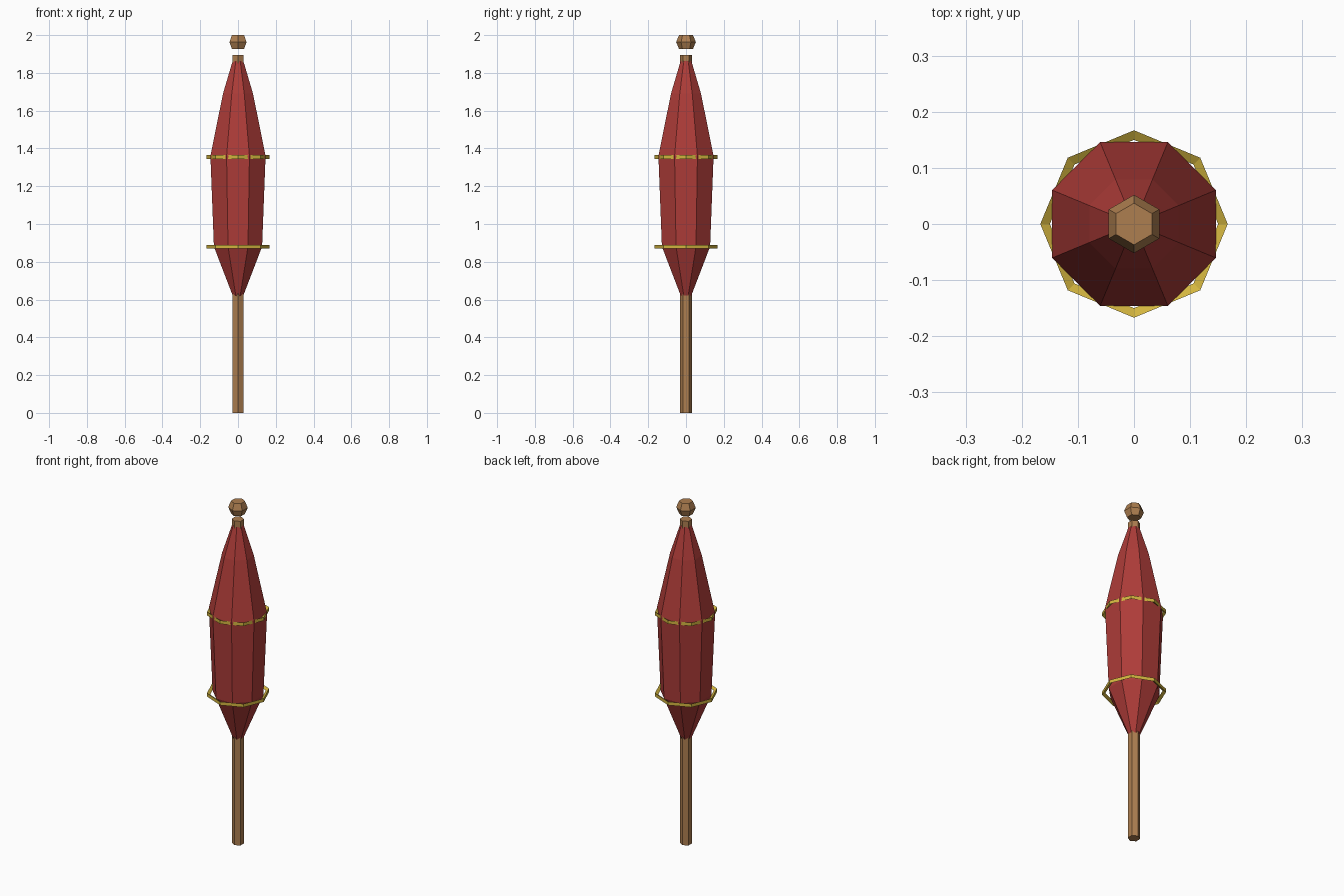
import bpy
from math import sin, cos, pi

default = bpy.data.objects.get("Cube")
if default:
    bpy.data.objects.remove(default)


def make_material(name, rgb):
    mat = bpy.data.materials.new(name)
    mat.use_nodes = True
    color = (*rgb, 1.0)
    mat.diffuse_color = color
    mat.node_tree.nodes["Principled BSDF"].inputs["Base Color"].default_value = color
    return mat


def lathe(name, profile, sides, offset, mat, ring=False):
    """Spin (radius, z) points; cap both ends, or close the section into a ring."""
    verts = [(r * cos(offset + 2 * pi * i / sides), r * sin(offset + 2 * pi * i / sides), z)
             for r, z in profile for i in range(sides)]
    count = len(profile)
    faces = []
    for j in range(count if ring else count - 1):
        a, b = j * sides, (j + 1) % count * sides
        for i in range(sides):
            k = (i + 1) % sides
            faces.append((a + i, a + k, b + k, b + i))
    if not ring:
        faces.append(tuple(reversed(range(sides))))
        faces.append(tuple(range((count - 1) * sides, count * sides)))
    mesh = bpy.data.meshes.new(name)
    mesh.from_pydata(verts, [], faces)
    mesh.materials.append(mat)
    mesh.update()
    obj = bpy.data.objects.new(name, mesh)
    bpy.context.collection.objects.link(obj)
    return obj


red = make_material("red cloth", (0.42, 0.045, 0.04))
wood = make_material("brown wood", (0.42, 0.21, 0.08))
gold = make_material("yellow cord", (0.65, 0.46, 0.05))

# Hexagonal pole running through the folded canopy
lathe("pole", [(0.033, 0), (0.033, 1.895)], 6, pi / 6, wood)

# Faceted knob floating above the pole tip
lathe("knob", [(0.037, 1.926), (0.052, 1.963), (0.037, 2.0)], 6, pi / 6, wood)

# Folded eight-sided canopy
canopy = [(0.03, 0.62), (0.138, 0.88), (0.158, 1.36), (0.086, 1.69), (0.031, 1.862)]
lathe("canopy", canopy, 8, pi / 8, red)

# Cords with a triangular section, flat side outward
for label, z in (("lower", 0.88), ("upper", 1.355)):
    section = [(0.167, z - 0.01), (0.167, z + 0.01), (0.15, z)]
    lathe(label + "_cord", section, 8, 0, gold, ring=True)
